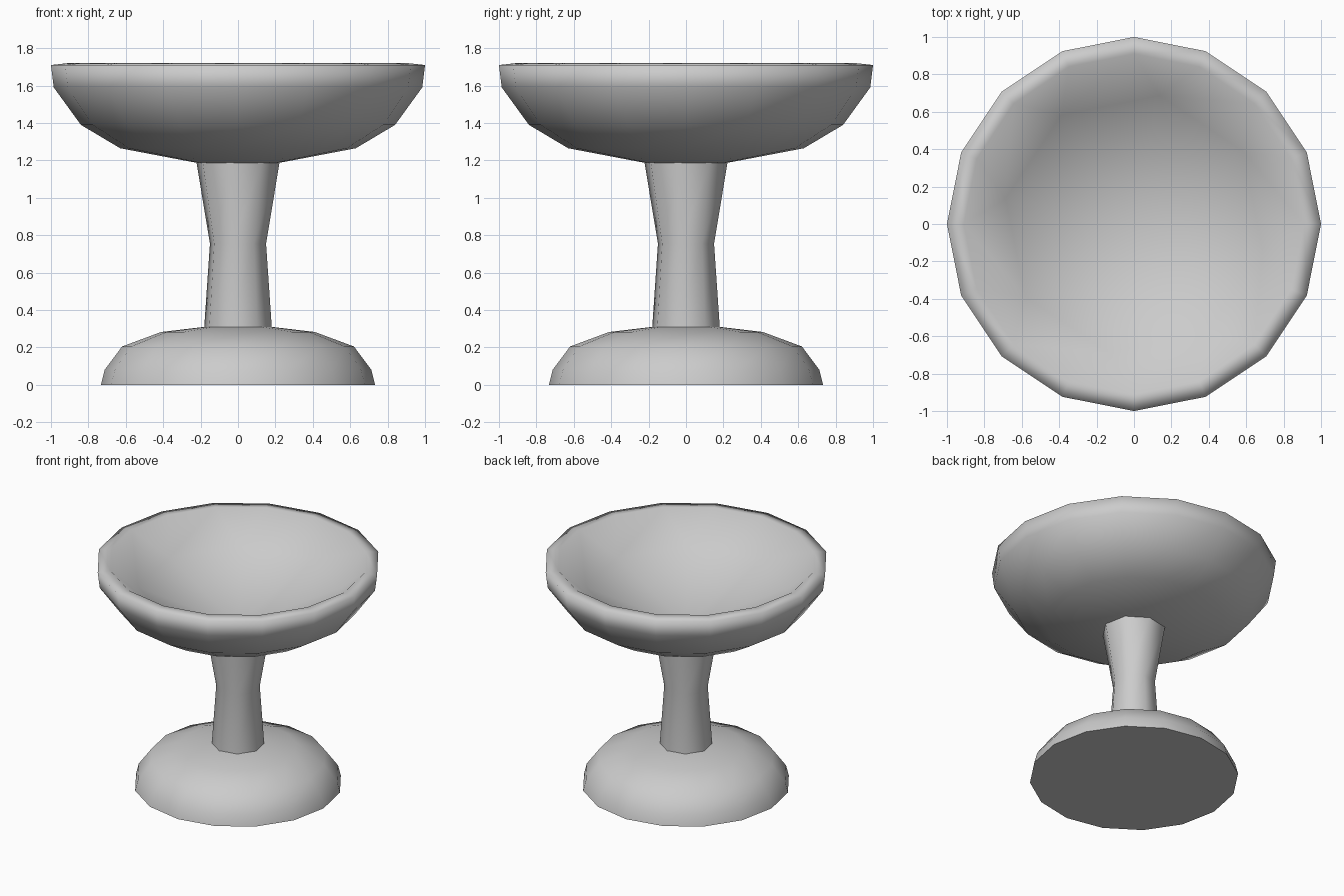
import bpy, bmesh, math

if "Cube" in bpy.data.objects:
    bpy.data.objects.remove(bpy.data.objects["Cube"])

SIDES = 16


def lathe(name, profile, half_rings=()):
    """Revolve (radius, height) points around z; radius 0 becomes a pole.
    Rings listed in half_rings have 8 corners, each midway between two of the 16."""
    bm = bmesh.new()
    step = 2 * math.pi / SIDES
    rings = []
    for n, (r, z) in enumerate(profile):
        if r == 0:
            rings.append([bm.verts.new((0, 0, z))] * SIDES)
        elif n in half_rings:
            ring = []
            for k in range(SIDES // 2):
                a = (2 * k - 0.5) * step
                v = bm.verts.new((r * math.cos(a), r * math.sin(a), z))
                ring += [v, v]
            rings.append(ring[1:] + ring[:1])
        else:
            rings.append([bm.verts.new((r * math.cos(i * step), r * math.sin(i * step), z))
                          for i in range(SIDES)])
    for low, high in zip(rings, rings[1:]):
        for i in range(SIDES):
            j = (i + 1) % SIDES
            corners = list(dict.fromkeys([low[i], low[j], high[j], high[i]]))
            if len(corners) > 2:
                bm.faces.new(corners)
    bmesh.ops.recalc_face_normals(bm, faces=bm.faces[:])
    mesh = bpy.data.meshes.new(name)
    bm.to_mesh(mesh)
    bm.free()
    obj = bpy.data.objects.new(name, mesh)
    bpy.context.collection.objects.link(obj)
    bpy.ops.object.select_all(action='DESELECT')
    obj.select_set(True)
    bpy.context.view_layer.objects.active = obj
    bpy.ops.object.shade_smooth_by_angle(angle=math.radians(96))
    return obj


# Domed foot with a flat underside
lathe("foot", [(0, 0), (0.733, 0), (0.713, 0.08), (0.62, 0.205),
               (0.41, 0.283), (0.18, 0.31), (0, 0.32)])

# Eight-sided waisted stem, ends sunk slightly into foot and bowl
lathe("stem", [(0.184, 0.3), (0.184, 0.31), (0.153, 0.755),
               (0.226, 1.187), (0.226, 1.195)], half_rings=range(5))

# Hollow bowl: outside, rim, then a coarser conical inside
lathe("bowl", [(0, 1.18), (0.22, 1.187), (0.63, 1.265), (0.84, 1.39),
               (0.985, 1.59), (1.0, 1.71), (0.91, 1.72),
               (0.70, 1.51), (0, 1.22)], half_rings=[7])
